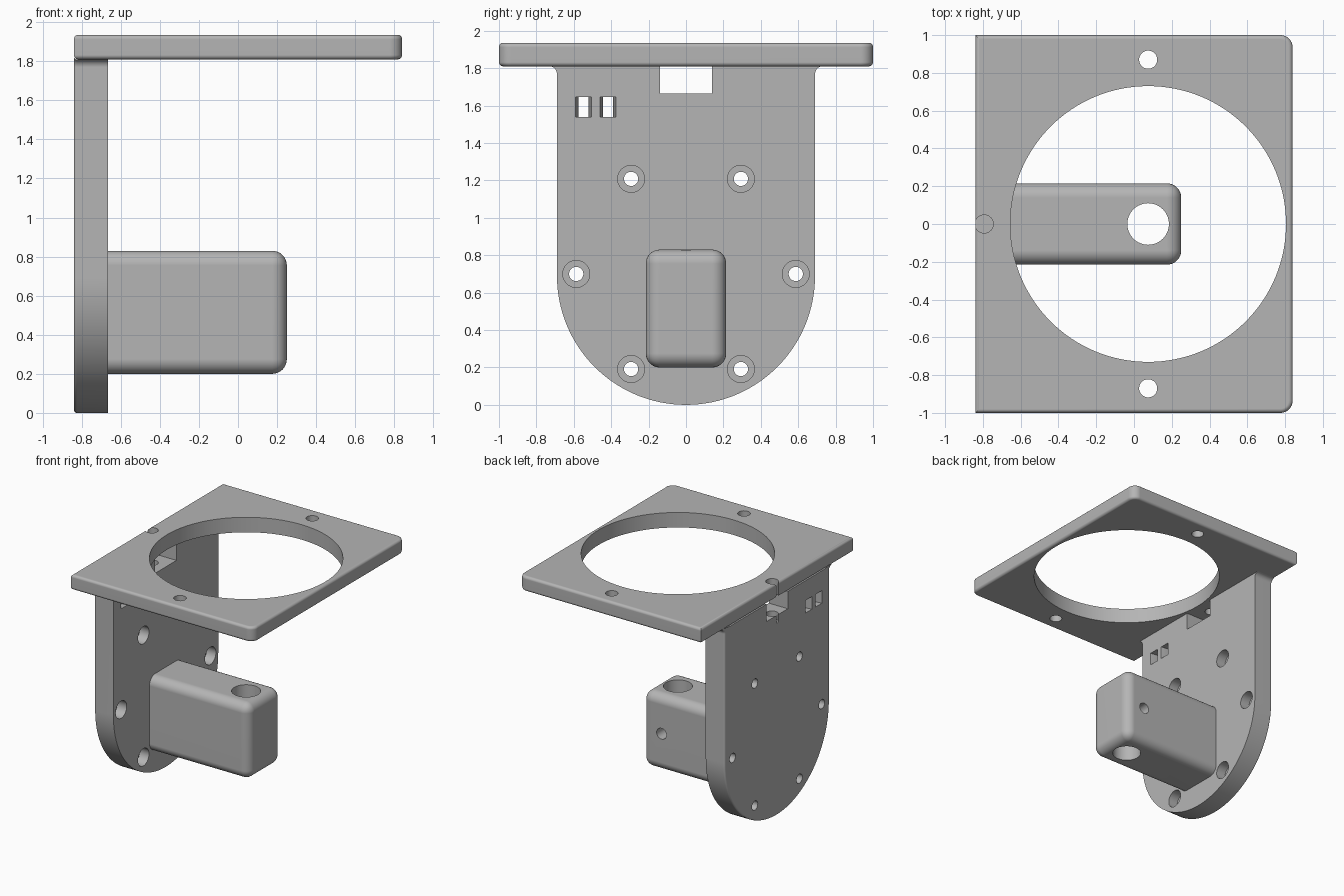
import bpy, bmesh, math
from mathutils import Matrix, Vector

cube = bpy.data.objects.get("Cube")
if cube:
    bpy.data.objects.remove(cube, do_unlink=True)

grey = bpy.data.materials.new("plain grey")
grey.use_nodes = True
grey.diffuse_color = (0.46, 0.46, 0.46, 1)
grey.node_tree.nodes["Principled BSDF"].inputs["Base Color"].default_value = (0.46, 0.46, 0.46, 1)


def finish(bm, name):
    bmesh.ops.recalc_face_normals(bm, faces=bm.faces[:])
    mesh = bpy.data.meshes.new(name)
    bm.to_mesh(mesh)
    bm.free()
    obj = bpy.data.objects.new(name, mesh)
    bpy.context.collection.objects.link(obj)
    mesh.materials.append(grey)
    return obj


def box_mesh(low, high):
    bm = bmesh.new()
    low, high = Vector(low), Vector(high)
    bmesh.ops.create_cube(bm, size=1, matrix=Matrix.Translation((low + high) / 2)
                          @ Matrix.Diagonal((high - low).to_4d()))
    return bm


def prism_mesh(points, push):
    """Closed 3D outline extruded along a vector."""
    bm = bmesh.new()
    face = bm.faces.new([bm.verts.new(p) for p in points])
    new = bmesh.ops.extrude_face_region(bm, geom=[face])["geom"]
    bmesh.ops.translate(bm, vec=push, verts=[v for v in new if isinstance(v, bmesh.types.BMVert)])
    return bm


def round_edges(bm, test, radius, segments=6):
    edges = [e for e in bm.edges if test(*(v.co for v in e.verts))]
    bmesh.ops.bevel(bm, geom=edges, offset=radius, segments=segments, profile=0.5, affect='EDGES')


def drill(start, end, radius, sides=48):
    start, end = Vector(start), Vector(end)
    axis = end - start
    bm = bmesh.new()
    bmesh.ops.create_cone(bm, cap_ends=True, segments=sides, radius1=radius, radius2=radius,
                          depth=axis.length, matrix=Matrix.Translation((start + end) / 2)
                          @ axis.to_track_quat('Z', 'Y').to_matrix().to_4x4())
    return bm


def select(obj):
    bpy.ops.object.select_all(action='DESELECT')
    obj.select_set(True)
    bpy.context.view_layer.objects.active = obj


def cut(obj, bm):
    cutter = finish(bm, "cutter")
    cutter.hide_render = True
    mod = obj.modifiers.new("cut", 'BOOLEAN')
    mod.operation, mod.solver, mod.object = 'DIFFERENCE', 'EXACT', cutter
    select(obj)
    bpy.ops.object.modifier_apply(modifier=mod.name)
    bpy.data.objects.remove(cutter, do_unlink=True)


def smooth(obj):
    select(obj)
    bpy.ops.object.shade_smooth_by_angle(angle=math.radians(30))
    mod = obj.modifiers.new("even shading", 'WEIGHTED_NORMAL')
    mod.keep_sharp = True


def near(a, b):
    return abs(a - b) < 0.001


BACK, INNER, UNDER, TOP = -0.84, -0.665, 1.81, 1.935
HOLE_X = 0.075

# Top plate with rounded front corners and softened rims
bm = box_mesh((BACK, -1, UNDER), (-BACK, 1, TOP))
round_edges(bm, lambda a, b: near(a.x, -BACK) and near(b.x, -BACK) and not near(a.z, b.z), 0.065, 8)
round_edges(bm, lambda a, b: near(a.z, b.z), 0.022, 5)
plate = finish(bm, "top_plate")
cut(plate, drill((HOLE_X, 0, 1.7), (HOLE_X, 0, 2.1), 0.73, 128))
for side in (-1, 1):
    cut(plate, drill((HOLE_X, 0.87 * side, 1.7), (HOLE_X, 0.87 * side, 2.1), 0.048))

# Upright wall: half-round foot, straight sides, small flares under the plate
HALF, FLARE = 0.69, 0.04
outline = []
for i in range(65):
    a = math.pi * i / 64
    outline.append((BACK, -HALF * math.cos(a), HALF - HALF * math.sin(a)))
flare = []
for i in range(7):
    a = math.pi / 2 * i / 6
    flare.append((HALF + FLARE * (1 - math.cos(a)), UNDER - FLARE * (1 - math.sin(a))))
outline += [(BACK, y, z) for y, z in flare]
outline += [(BACK, -y, z) for y, z in reversed(flare)]
bm = prism_mesh(outline, (INNER - BACK, 0, 0))
round_edges(bm, lambda a, b: near(a.x, BACK) and near(b.x, BACK)
            and not (near(a.z, UNDER) and near(b.z, UNDER)), 0.015, 4)
wall = finish(bm, "upright_wall")

# Six counterbored screw holes around the motor centre
for i in range(6):
    a = math.pi / 3 * i
    y, z = 0.587 * math.cos(a), 0.7 + 0.587 * math.sin(a)
    cut(wall, drill((-1, y, z), (-0.5, y, z), 0.038))
    cut(wall, drill((-0.75, y, z), (-0.5, y, z), 0.072))

# Square window below the plate
cut(wall, box_mesh((-1, -0.14, 1.665), (-0.5, 0.14, 1.9)))

# Pair of waisted tie slots
MIDDLE = (BACK + INNER) / 2
for y in (-0.548, -0.417):
    wide, slim = 0.042, 0.027
    waist = [(BACK - 0.001, y - wide), (MIDDLE, y - slim), (INNER + 0.001, y - wide),
             (INNER + 0.001, y + wide), (MIDDLE, y + slim), (BACK - 0.001, y + wide)]
    cut(wall, prism_mesh([(px, py, 1.54) for px, py in waist], (0, 0, 0.105)))

# Vertical pin hole through the plate rim into the wall
for part in (plate, wall):
    cut(part, drill((-0.793, 0, 1.6), (-0.793, 0, 2.1), 0.048))

# Arm block with rounded edges, a shaft bore and a set screw hole
bm = box_mesh((INNER - 0.02, -0.215, 0.2), (0.25, 0.215, 0.83))
round_edges(bm, lambda a, b: a.x > 0 or b.x > 0, 0.075, 8)
arm = finish(bm, "arm_block")
cut(arm, drill((HOLE_X, 0, 0), (HOLE_X, 0, 1), 0.11, 64))
cut(arm, drill((HOLE_X, 0, 0.515), (HOLE_X, 0.4, 0.515), 0.045))

for part in (plate, wall, arm):
    smooth(part)
